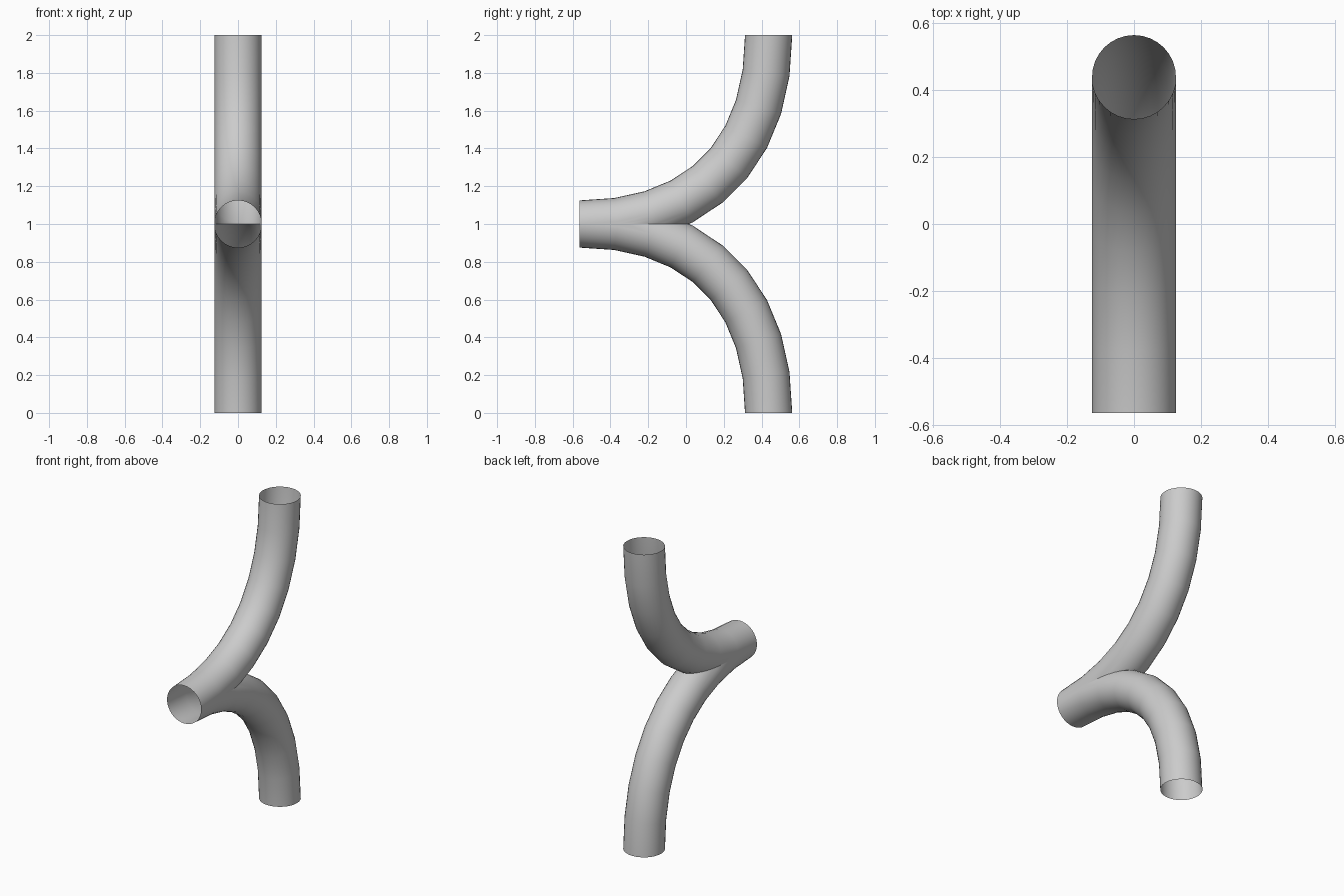
import bpy, bmesh, math
from mathutils import Vector

if "Cube" in bpy.data.objects:
    bpy.data.objects.remove(bpy.data.objects["Cube"])

RADIUS, SIDES, STEPS = 0.125, 32, 9
HANDLE = 0.63          # bezier handle length of the quarter bend
START_Y = -0.5625

# Centre line of the upper bend: mouth facing front, end facing up
P = [Vector((0, START_Y, 1)), Vector((0, START_Y + HANDLE, 1)),
     Vector((0, START_Y + 1, 2 - HANDLE)), Vector((0, START_Y + 1, 2))]


def bend(t):
    s = 1 - t
    pos = P[0] * s**3 + P[1] * 3*s*s*t + P[2] * 3*s*t*t + P[3] * t**3
    tan = (P[1] - P[0]) * s*s + (P[2] - P[1]) * 2*s*t + (P[3] - P[2]) * t*t
    return pos, tan.normalized()


bm = bmesh.new()

# Open tube swept along the bend
side = Vector((1, 0, 0))
rings = []
for i in range(STEPS + 1):
    pos, tan = bend(i / STEPS)
    up = side.cross(tan)
    rings.append([bm.verts.new(pos + RADIUS * (side * math.cos(a) + up * math.sin(a)))
                  for a in (2 * math.pi * k / SIDES for k in range(SIDES))])
for r0, r1 in zip(rings, rings[1:]):
    for k in range(SIDES):
        n = (k + 1) % SIDES
        bm.faces.new((r0[n], r0[k], r1[k], r1[n]))

# Trim away everything below the joint plane
bmesh.ops.bisect_plane(bm, geom=bm.verts[:] + bm.edges[:] + bm.faces[:], dist=1e-5,
                       plane_co=(0, 0, 1), plane_no=(0, 0, 1), clear_inner=True)

# Mirror to make the lower branch, then weld along the joint
copy = bmesh.ops.duplicate(bm, geom=bm.verts[:] + bm.edges[:] + bm.faces[:])["geom"]
for v in (g for g in copy if isinstance(g, bmesh.types.BMVert)):
    v.co.z = 2 - v.co.z
bmesh.ops.reverse_faces(bm, faces=[g for g in copy if isinstance(g, bmesh.types.BMFace)])
bmesh.ops.remove_doubles(bm, verts=bm.verts[:], dist=1e-4)

# Make sure the normals point outwards (the top of the mouth faces up)
bm.normal_update()
top = max((f for f in bm.faces if f.calc_center_median().y < START_Y + 0.2),
          key=lambda f: f.calc_center_median().z)
if top.normal.z < 0:
    bmesh.ops.reverse_faces(bm, faces=bm.faces[:])

mesh = bpy.data.meshes.new("branching_pipe")
bm.to_mesh(mesh)
bm.free()
pipe = bpy.data.objects.new("branching_pipe", mesh)
bpy.context.collection.objects.link(pipe)
bpy.context.view_layer.objects.active = pipe
pipe.select_set(True)
bpy.ops.object.shade_smooth_by_angle(angle=math.radians(30))
